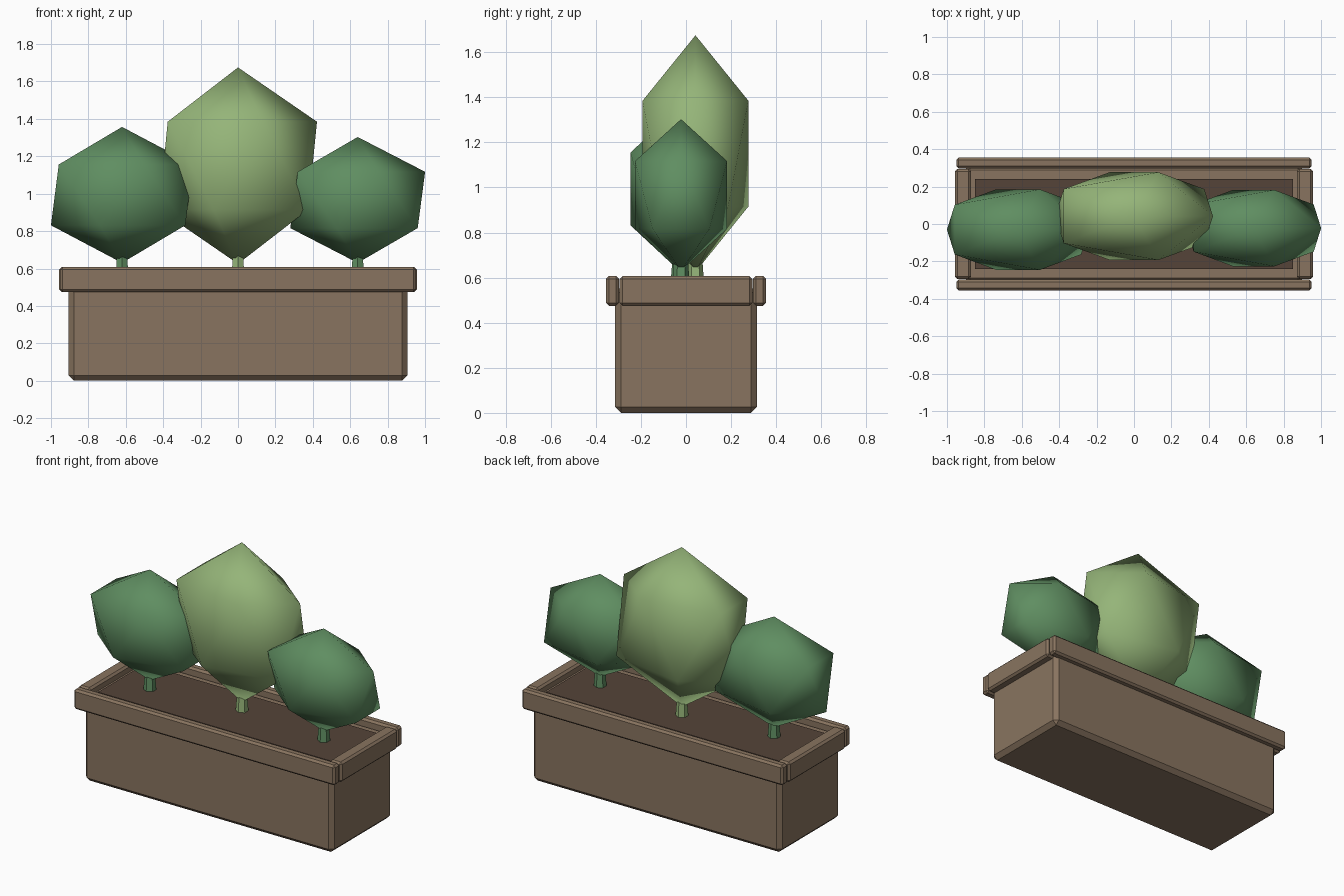
import bpy, bmesh

if "Cube" in bpy.data.objects:
    bpy.data.objects.remove(bpy.data.objects["Cube"])


def material(name, rgb):
    m = bpy.data.materials.new(name)
    m.diffuse_color = (*rgb, 1)
    m.use_nodes = True
    m.node_tree.nodes["Principled BSDF"].inputs["Base Color"].default_value = m.diffuse_color
    return m


wood = material("wood", (0.25, 0.175, 0.115))
earth = material("earth", (0.09, 0.057, 0.04))
dark_green = material("dark_green", (0.115, 0.27, 0.12))
light_green = material("light_green", (0.3, 0.46, 0.19))


def box(name, lo, hi, mat, bevel):
    bm = bmesh.new()
    bmesh.ops.create_cube(bm, size=1)
    for v in bm.verts:
        v.co = [(a + b) / 2 + c * (b - a) for a, b, c in zip(lo, hi, v.co)]
    if bevel:
        bmesh.ops.bevel(bm, geom=bm.edges[:], offset=bevel, segments=1,
                        affect='EDGES', profile=0.5)
    return finish(name, bm, mat)


def finish(name, bm, mat, smooth=False):
    me = bpy.data.meshes.new(name)
    bm.to_mesh(me)
    bm.free()
    for p in me.polygons:
        p.use_smooth = smooth
    me.materials.append(mat)
    ob = bpy.data.objects.new(name, me)
    bpy.context.collection.objects.link(ob)
    return ob


# planter body and soil
box("planter_body", (-0.905, -0.315, 0), (0.905, 0.315, 0.56), wood, 0.027)
box("soil", (-0.85, -0.24, 0.5), (0.85, 0.24, 0.57), earth, 0)

# rim bars around the top
for side, s in (("front", -1), ("back", 1)):
    y = sorted((s * 0.297, s * 0.355))
    box(f"rim_{side}", (-0.95, y[0], 0.475), (0.95, y[1], 0.607), wood, 0.013)
for side, s in (("left", -1), ("right", 1)):
    x = sorted((s * 0.872, s * 0.957))
    box(f"rim_{side}", (x[0], -0.295, 0.475), (x[1], 0.295, 0.607), wood, 0.013)


# bushes: stretched icosahedron crown on a short tapered stem
def bush(name, x, y, bottom, top, rx, ry, mat):
    bm = bmesh.new()
    bmesh.ops.create_icosphere(bm, subdivisions=1, radius=1)
    for v in bm.verts:
        widen = 1.1 if 0.6 < abs(v.co.x) < 0.8 else 1
        v.co = (x + v.co.x * rx * widen, y + v.co.y * ry,
                (bottom + top) / 2 + v.co.z * (top - bottom) / 2)
    finish(name + "_crown", bm, mat, True)
    bm = bmesh.new()
    bmesh.ops.create_cone(bm, cap_ends=True, segments=6, radius1=0.04,
                          radius2=0.027, depth=0.18)
    bmesh.ops.translate(bm, verts=bm.verts, vec=(x, y, 0.64))
    finish(name + "_stem", bm, mat)


bush("left_bush", -0.62, -0.03, 0.63, 1.357, 0.425, 0.253, dark_green)
bush("middle_bush", 0, 0.042, 0.625, 1.675, 0.472, 0.276, light_green)
bush("right_bush", 0.64, -0.022, 0.63, 1.303, 0.403, 0.24, dark_green)
